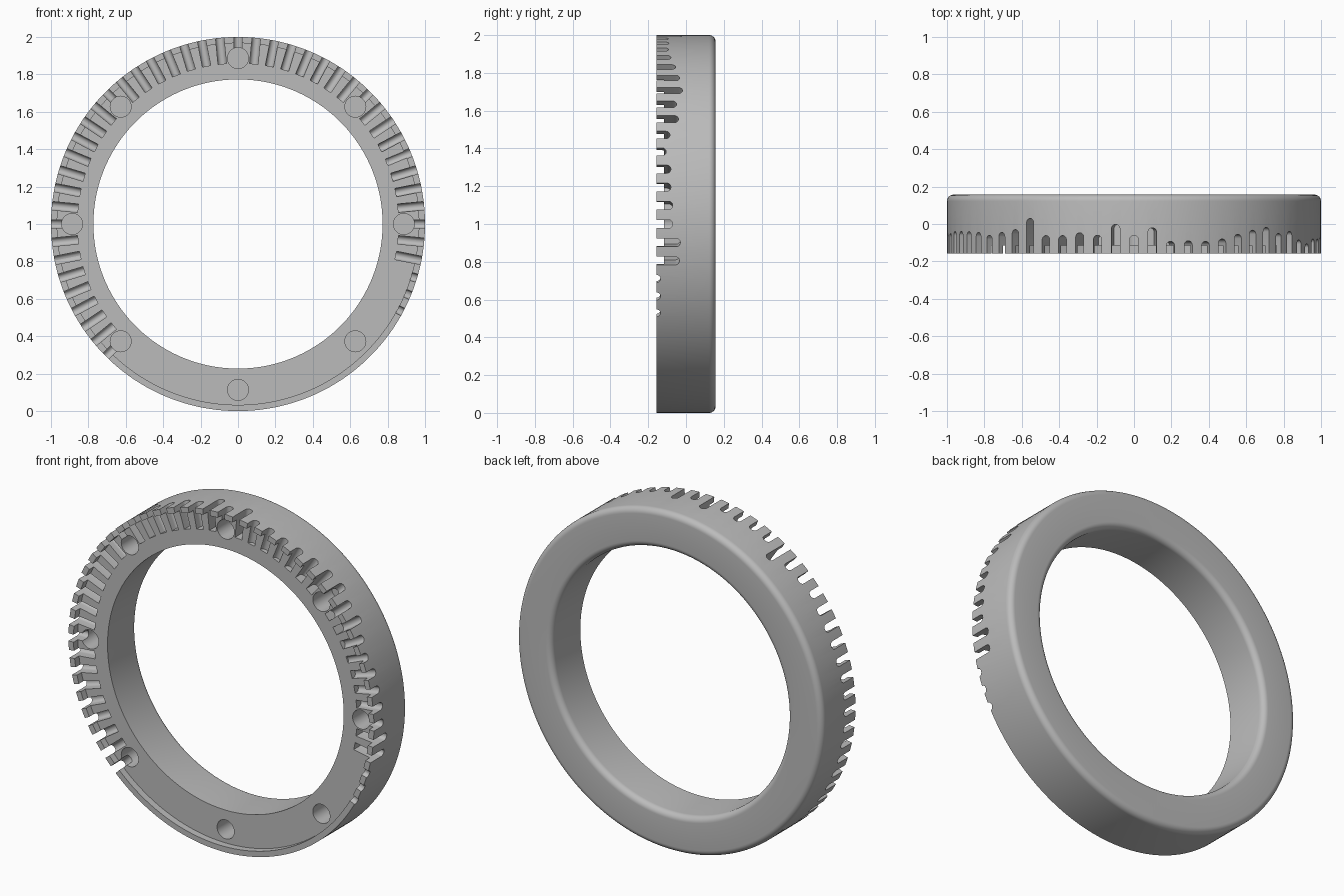
import bpy, bmesh, math
from mathutils import Matrix, Vector

cube = bpy.data.objects.get("Cube")
if cube:
    bpy.data.objects.remove(cube)

FRONT, FLOOR, BACK = -0.157, -0.116, 0.157   # lip front, recessed face, back face
R_OUT, R_LIP, R_IN, FILLET = 1.0, 0.967, 0.773, 0.035
PITCH = math.tau / 64
CENTRE = Vector((0, 0, 1))

grey = bpy.data.materials.new("plain grey")
grey.use_nodes = True
grey.diffuse_color = (0.5, 0.5, 0.5, 1)
grey.node_tree.nodes["Principled BSDF"].inputs["Base Color"].default_value = (0.5, 0.5, 0.5, 1)


def make_object(name, bm):
    bmesh.ops.recalc_face_normals(bm, faces=bm.faces)
    mesh = bpy.data.meshes.new(name)
    bm.to_mesh(mesh)
    bm.free()
    mesh.materials.append(grey)
    obj = bpy.data.objects.new(name, mesh)
    bpy.context.collection.objects.link(obj)
    return obj


def fillet(r, y, start, steps=8):
    """Quarter arc of profile points around (r, y)."""
    angles = [start + math.pi / 2 * i / steps for i in range(steps + 1)]
    return [(r + FILLET * math.cos(a), y + FILLET * math.sin(a)) for a in angles]


# Ring body: lathe of the section, with a raised outer lip and rounded back edges
section = [(R_IN, FLOOR), (R_LIP, FLOOR), (R_LIP, FRONT), (R_OUT, FRONT)]
section += fillet(R_OUT - FILLET, BACK - FILLET, 0)
section += fillet(R_IN + FILLET, BACK - FILLET, math.pi / 2)
SEGMENTS = 240
bm = bmesh.new()
loops = []
for i in range(SEGMENTS):
    a = math.tau * (i + 0.5) / SEGMENTS
    loops.append([bm.verts.new((r * math.cos(a), y, 1 + r * math.sin(a))) for r, y in section])
for i, loop in enumerate(loops):
    after = loops[(i + 1) % SEGMENTS]
    for j in range(len(section)):
        k = (j + 1) % len(section)
        bm.faces.new((loop[j], loop[k], after[k], after[j]))
ring = make_object("slotted_ring", bm)

# Radial slots with round ends; each reaches its own depth
SLOT_R, SLOT_INNER, SLOT_OUTER = 0.0225, 0.86, 1.05
depths = [-.135, -.135, -.135, -.035, -.03, -.07, -.07, -.08, -.08, -.105, -.085, -.04,
          -.05, -.018, -.033, -.055, -.08, -.093, -.09, -.093, -.02, -.06, -.002, -.06,
          -.047, -.062, -.062, .03, -.03, -.045, -.06, -.045, -.04, -.04, -.04] + [-.05] * 11
bm = bmesh.new()
for n, depth in enumerate(depths):
    turn = Matrix.Translation(CENTRE) @ Matrix.Rotation(-(n - 5) * PITCH, 4, 'Y')
    outline = [(FRONT - 0.05, SLOT_R)]
    outline += [(depth - SLOT_R + SLOT_R * math.sin(a), SLOT_R * math.cos(a))
                for a in (math.pi * i / 10 for i in range(11))]
    outline.append((FRONT - 0.05, -SLOT_R))
    ends = [[bm.verts.new(turn @ Vector((x, y, z))) for y, z in outline]
            for x in (SLOT_INNER, SLOT_OUTER)]
    bm.faces.new(ends[0])
    bm.faces.new(ends[1])
    for j in range(len(outline)):
        k = (j + 1) % len(outline)
        bm.faces.new((ends[0][j], ends[0][k], ends[1][k], ends[1][j]))
slot_cutter = make_object("slot_cutter", bm)

# Eight blind round holes in the front face
HOLE_R, HOLE_CIRCLE, HOLE_END = 0.056, 0.887, 0.06
bm = bmesh.new()
length = HOLE_END - FRONT + 0.05
for n in range(8):
    a = n * math.pi / 4
    place = Matrix.Translation(CENTRE + Vector((
        HOLE_CIRCLE * math.cos(a), HOLE_END - length / 2, HOLE_CIRCLE * math.sin(a))))
    bmesh.ops.create_cone(bm, cap_ends=True, segments=40, radius1=HOLE_R, radius2=HOLE_R,
                          depth=length, matrix=place @ Matrix.Rotation(math.pi / 2, 4, 'X'))
hole_cutter = make_object("hole_cutter", bm)

# Cut the slots and holes, then shade
bpy.ops.object.select_all(action='DESELECT')
bpy.context.view_layer.objects.active = ring
ring.select_set(True)
for cutter in (slot_cutter, hole_cutter):
    cutter.hide_render = True
    cut = ring.modifiers.new(cutter.name, 'BOOLEAN')
    cut.operation = 'DIFFERENCE'
    cut.solver = 'EXACT'
    cut.object = cutter
    bpy.ops.object.modifier_apply(modifier=cut.name)
    bpy.data.objects.remove(cutter)
bpy.ops.object.shade_smooth_by_angle(angle=math.radians(30))
